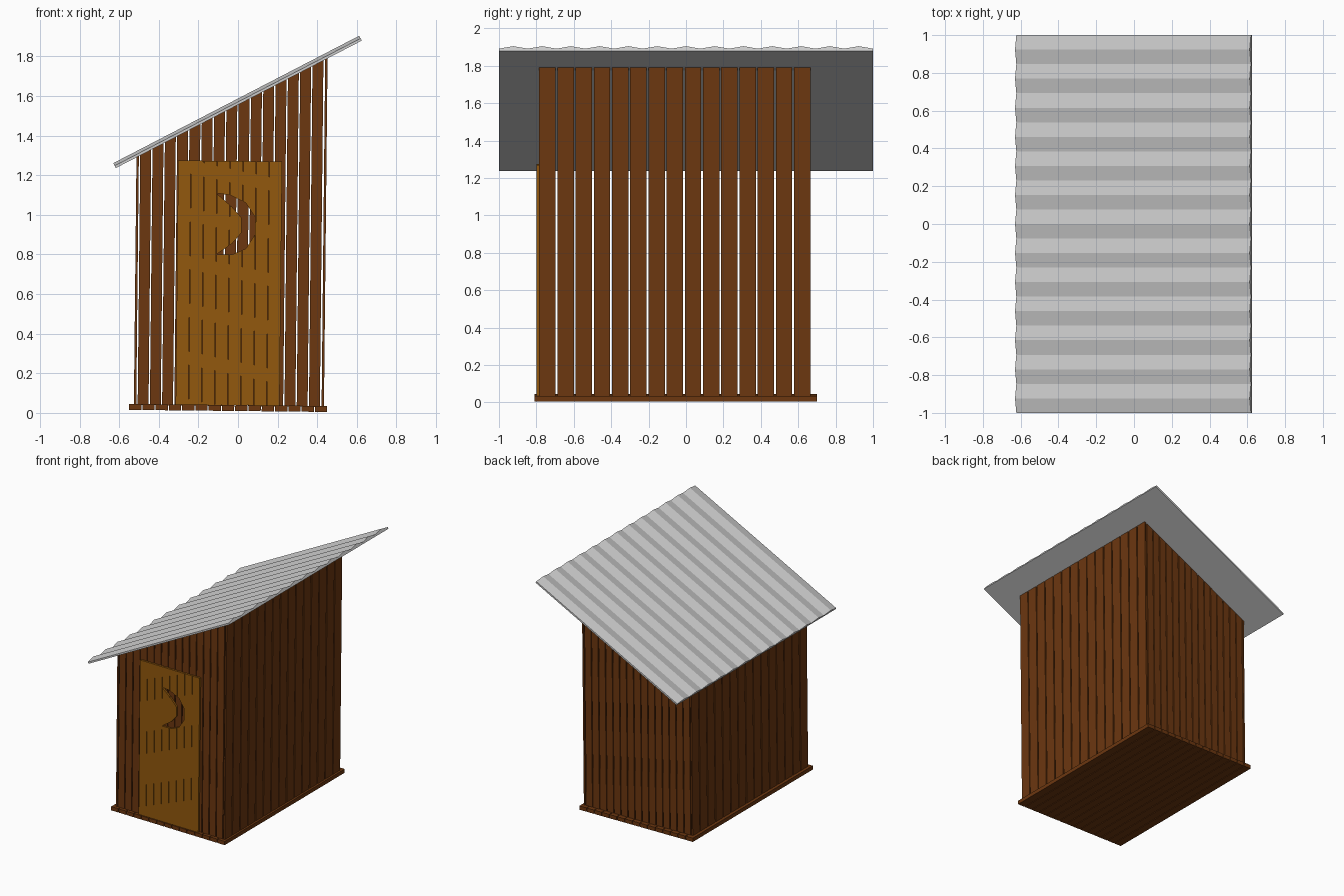
import bpy, bmesh, math
from mathutils import Matrix, Vector

if "Cube" in bpy.data.objects:
    bpy.data.objects.remove(bpy.data.objects["Cube"])

SLOPE = 0.518                      # roof pitch
PIVOT = Vector((-0.05, 0, 0.025))
TILT = (Matrix.Translation(PIVOT) @ Matrix.Rotation(math.radians(0.6), 4, 'Y')
        @ Matrix.Translation(-PIVOT))   # the shed leans slightly


def roof_z(x):
    return 1.235 + SLOPE * (x + 0.62)


def material(name, rgb):
    m = bpy.data.materials.new(name)
    m.diffuse_color = (*rgb, 1)
    m.use_nodes = True
    m.node_tree.nodes["Principled BSDF"].inputs["Base Color"].default_value = m.diffuse_color
    return m


def make(name, bm, mat=None):
    bmesh.ops.recalc_face_normals(bm, faces=bm.faces)
    me = bpy.data.meshes.new(name)
    bm.to_mesh(me)
    bm.free()
    ob = bpy.data.objects.new(name, me)
    bpy.context.collection.objects.link(ob)
    if mat:
        me.materials.append(mat)
    return ob


def boards(name, boxes, mat, under_roof=False):
    """One object out of many planks, tops optionally trimmed to the roof."""
    bm = bmesh.new()
    for lo, hi in boxes:
        vs = bmesh.ops.create_cube(bm, size=1)['verts']
        for v in vs:
            top = v.co.z > 0
            v.co = TILT @ Vector([hi[i] if v.co[i] > 0 else lo[i] for i in range(3)])
            if top and under_roof:
                v.co.x += 0.0105 * (roof_z(v.co.x) - hi[2])
                v.co.z = roof_z(v.co.x) + 0.006
    return make(name, bm, mat)


def prism(name, pts, offset, mat=None):
    """Extrude a closed outline along an offset."""
    bm = bmesh.new()
    f = bm.faces.new([bm.verts.new(p) for p in pts])
    ext = bmesh.ops.extrude_face_region(bm, geom=[f])
    bmesh.ops.translate(bm, vec=offset,
                        verts=[e for e in ext['geom'] if isinstance(e, bmesh.types.BMVert)])
    return make(name, bm, mat)


wood = material("dark_wood", (0.15, 0.038, 0.005))
door_wood = material("door_wood", (0.29, 0.098, 0.004))
N = 15

# Floor planks
boards("floor", [((-0.55 + 0.067 * i, -0.81, 0.01), (-0.488 + 0.067 * i, 0.70, 0.04))
                 for i in range(N)], wood)

# Front and back walls
for name, y in (("front_wall", -0.785), ("back_wall", 0.653)):
    boards(name, [((-0.507 + 0.0618 * i, y, 0.035), (-0.452 + 0.0618 * i, y + 0.012, 1.0))
                  for i in range(N)], wood, True)

# Side walls
for name, x in (("left_wall", -0.526), ("right_wall", 0.422)):
    boards(name, [((x, -0.785 + 0.0973 * i, 0.035), (x + 0.012, -0.697 + 0.0973 * i, 1.0))
                  for i in range(N)], wood, True)

# Door with crescent cut-out
door = boards("door", [((-0.315 + 0.0658 * i, -0.80, 0.04), (-0.251 + 0.0658 * i, -0.7855, 1.272))
                       for i in range(8)], door_wood)
moon = [(-0.11, 1.11), (-0.04, 1.10), (0.04, 1.06), (0.085, 0.99), (0.085, 0.90),
        (0.04, 0.83), (-0.03, 0.80), (-0.11, 0.80), (-0.03, 0.855), (0.018, 0.91),
        (0.018, 0.985), (-0.03, 1.04)]
cutter = prism("moon_cutter", [(x, -0.9, z) for x, z in moon], (0, 0.2, 0))
mod = door.modifiers.new("moon", 'BOOLEAN')
mod.operation, mod.solver, mod.object = 'DIFFERENCE', 'EXACT', cutter
dg = bpy.context.evaluated_depsgraph_get()
cut = bpy.data.meshes.new_from_object(door.evaluated_get(dg))
door.modifiers.clear()
door.data = cut
bpy.data.objects.remove(cutter)

# Corrugated roof: flat underside, zigzag top
normal = Vector((-SLOPE, 0, 1)).normalized()
low = Vector((-0.617, 0, roof_z(-0.617)))
run = Vector((1.242, 0, 1.242 * SLOPE))
profile = [low + Vector((0, 1, 0)), low + Vector((0, -1, 0))]
for i in range(27):
    profile.append(low + normal * (0.028 if i % 2 else 0.013) + Vector((0, -1 + i / 13, 0)))
prism("roof", profile, run)
